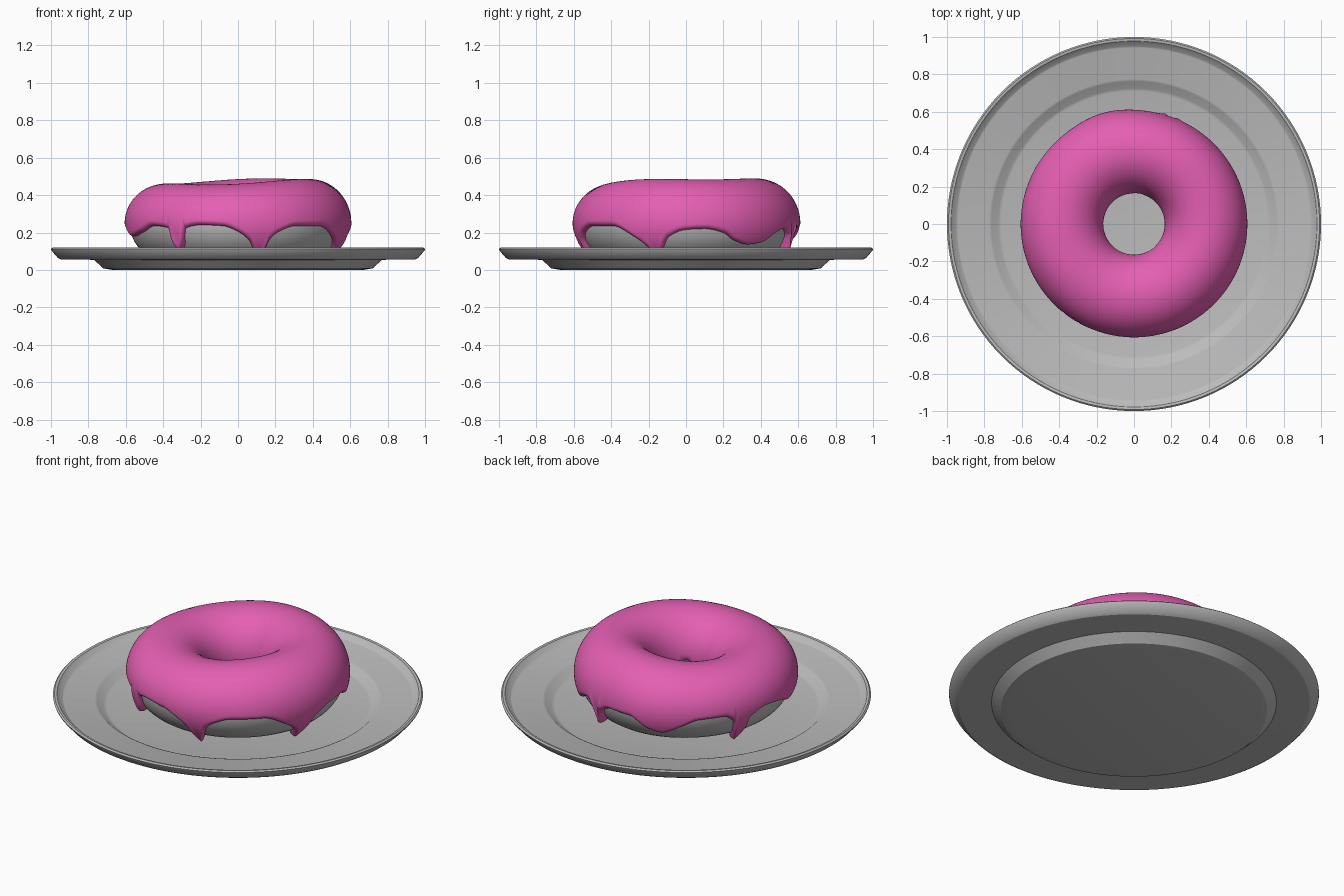
import bpy, math
from math import sin, cos, pi, radians, sqrt, exp

if "Cube" in bpy.data.objects:
    bpy.data.objects.remove(bpy.data.objects["Cube"])

def material(name, rgb):
    m = bpy.data.materials.new(name)
    m.diffuse_color = (*rgb, 1)
    m.use_nodes = True
    m.node_tree.nodes["Principled BSDF"].inputs["Base Color"].default_value = m.diffuse_color
    return m

GREY = material("light grey", (0.5, 0.5, 0.5))
PINK = material("pink icing", (0.78, 0.115, 0.45))

def make_object(name, verts, faces, mat, angle):
    me = bpy.data.meshes.new(name)
    me.from_pydata(verts, [], faces)
    me.materials.append(mat)
    ob = bpy.data.objects.new(name, me)
    bpy.context.collection.objects.link(ob)
    bpy.ops.object.select_all(action='DESELECT')
    ob.select_set(True)
    bpy.context.view_layer.objects.active = ob
    bpy.ops.object.mode_set(mode='EDIT')
    bpy.ops.mesh.select_all(action='SELECT')
    bpy.ops.mesh.remove_doubles(threshold=1e-5)
    bpy.ops.mesh.normals_make_consistent(inside=False)
    bpy.ops.object.mode_set(mode='OBJECT')
    bpy.ops.object.shade_smooth_by_angle(angle=radians(angle))
    return ob

def grid_faces(n, m, wrap):
    """Quads for n rings of m points, rings joined in a loop."""
    return [(i * m + j, ((i + 1) % n) * m + j,
             ((i + 1) % n) * m + (j + 1) % m, i * m + (j + 1) % m)
            for i in range(n) for j in range(m if wrap else m - 1)]

# Plate: lathed profile
profile = [(0, 0), (0.67, 0), (0.72, 0.008), (0.77, 0.054), (0.95, 0.057), (0.965, 0.066),
           (0.997, 0.103), (1.0, 0.112), (0.992, 0.119), (0.978, 0.117),
           (0.95, 0.09), (0.942, 0.087), (0.775, 0.087), (0.762, 0.082),
           (0.725, 0.052), (0.71, 0.048), (0, 0.048)]
N = 128
pv = [(r * cos(2 * pi * i / N), r * sin(2 * pi * i / N), z)
      for i in range(N) for r, z in profile]
make_object("plate", pv, grid_faces(N, len(profile), False), GREY, 30)

# Ring shape shared by dough and icing
R, A, B, ZC = 0.385, 0.195, 0.197, 0.25

def ring_point(th, ph, off):
    nx, nz = cos(ph) / A, sin(ph) / B
    k = off / math.hypot(nx, nz)
    r = R + A * cos(ph) + nx * k
    z = ZC + B * sin(ph) + nz * k
    lump = 0.014 * cos(th) + 0.008 * sin(th) + 0.005 * cos(3 * th + 2.0)
    z += lump * max(0, sin(ph))
    r += 0.010 * exp(-((th - radians(105)) / 0.3) ** 2) * max(0, cos(ph))
    return (r * cos(th), r * sin(th), z)

# Dough
n, m = 128, 48
dv = [ring_point(2 * pi * i / n, 2 * pi * j / m, 0) for i in range(n) for j in range(m)]
make_object("dough_ring", dv, grid_faces(n, m, True), GREY, 60)

# Icing edge: (angle in degrees, height of lower edge)
EDGE = [(-165, .18), (-150, .205), (-140, .235), (-129.5, .225), (-127, .14), (-124, .115),
        (-121, .14), (-118.5, .225), (-110, .24), (-98, .235), (-90, .205), (-84, .16),
        (-81, .11), (-78, .07), (-75, .11), (-72.5, .165), (-68, .205), (-58, .235),
        (-42, .235), (-28, .175), (-21, .12), (-17, .065), (-13, .12), (-9, .18), (0, .215),
        (10, .22), (20, .2), (27, .16), (36, .14), (45, .15), (55, .2), (63, .22),
        (67.5, .19), (71, .11), (74.5, .19), (82, .225), (94, .225), (104, .17), (112, .15),
        (122, .19), (132, .23), (145, .235), (151, .2), (153, .12), (156, .065), (159, .12),
        (161.5, .2), (171, .235), (185, .215)]
K = len(EDGE)

def seg(i):
    (a0, z0), (a1, z1) = EDGE[i % K], EDGE[(i + 1) % K]
    return ((a1 - a0) % 360, z1 - z0)

def tangent(i):
    d0, d1 = (s[1] / s[0] for s in (seg(i - 1), seg(i)))
    return 0 if d0 * d1 <= 0 else 2 * d0 * d1 / (d0 + d1)

def edge_height(deg):
    """Smooth interpolation of the edge without overshoot."""
    for i in range(K):
        h = seg(i)[0]
        s = (deg - EDGE[i][0]) % 360
        if s <= h:
            t = s / h
            z0, z1 = EDGE[i][1], EDGE[(i + 1) % K][1]
            return (z0 * (1 + 2 * t) * (1 - t) ** 2 + tangent(i) * h * t * (1 - t) ** 2
                    + z1 * t * t * (3 - 2 * t) + tangent(i + 1) * h * t * t * (t - 1))

def outer_phi(th):
    return math.asin((edge_height(math.degrees(th)) - ZC) / B)

def inner_phi(th):
    return pi + 0.45 + 0.22 * sin(3 * th + 1) + 0.15 * sin(7 * th) + 0.1 * sin(11 * th + 2)

def rounded(d, w=0.026):
    t = 1 - min(max(d, 0) / w, 1)
    return sqrt(1 - t * t)

# Icing: sheet from outer edge over the top into the hole, rounded at both edges
T, N, M = 0.026, 600, 80
DRIPS = [(-124, .012), (-78, .012), (-17, .012), (71, .024), (156, .014)]
iv = []
for i in range(N):
    th = 2 * pi * i / N
    p0, p1 = outer_phi(th), inner_phi(th)
    e = 0.006
    s0 = (outer_phi(th + e) - outer_phi(th - e)) / (2 * e) * A / 0.56
    s1 = (inner_phi(th + e) - inner_phi(th - e)) / (2 * e) * A / 0.19
    for j in range(M):
        u = (1 - cos(pi * j / (M - 1))) / 2
        ph = p0 + (p1 - p0) * u
        arc = (ph - p0) * A
        d0 = arc / sqrt(1 + s0 * s0)
        d1 = (p1 - ph) * A / sqrt(1 + s1 * s1)
        bulge = 0
        for a, size in DRIPS:
            da = (math.degrees(th) - a + 180) % 360 - 180
            bulge += size * exp(-(da / 3.5) ** 2 - ((arc - 0.03) / 0.035) ** 2)
        off = -0.004 + (T + 0.004 + bulge) * rounded(d0) * rounded(d1, 0.035)
        iv.append(ring_point(th, ph, off))
icing = make_object("icing", iv, grid_faces(N, M, False), PINK, 80)
